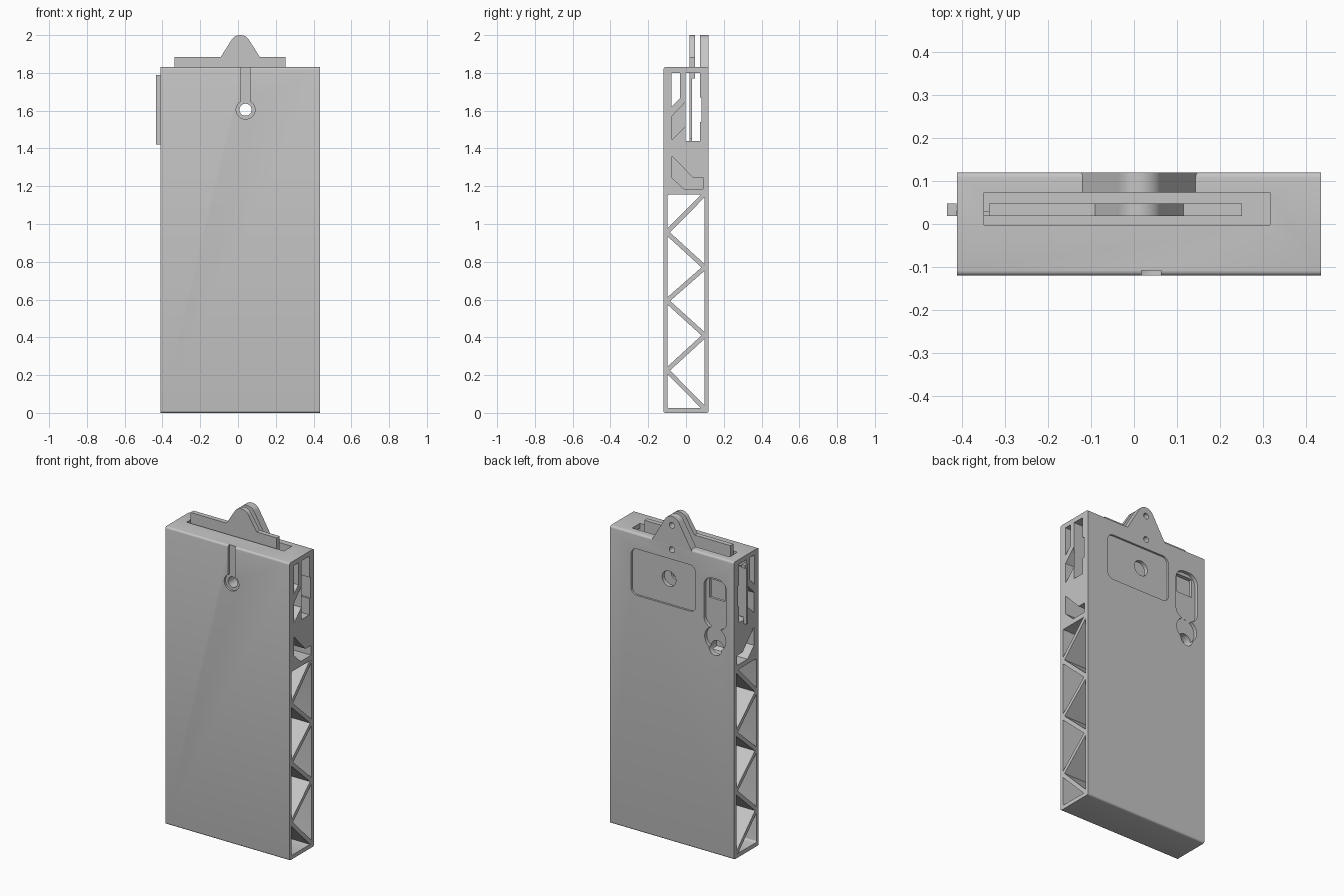
import bpy, bmesh
from math import sin, cos, pi, radians
from mathutils import Vector

if "Cube" in bpy.data.objects:
    bpy.data.objects.remove(bpy.data.objects["Cube"], do_unlink=True)

grey = bpy.data.materials.new("plain_grey")
grey.use_nodes = True
grey.diffuse_color = (0.56, 0.56, 0.56, 1)
grey.node_tree.nodes["Principled BSDF"].inputs["Base Color"].default_value = grey.diffuse_color


def prism(name, axis, outline, lo, hi):
    """Extrude a closed outline along x (outline in y,z) or y (outline in x,z)."""
    bm = bmesh.new()
    def place(p, d):
        return (d, p[0], p[1]) if axis == "x" else (p[0], d, p[1])
    face = bm.faces.new([bm.verts.new(place(p, lo)) for p in outline])
    ext = bmesh.ops.extrude_face_region(bm, geom=[face])
    shift = Vector((hi - lo, 0, 0)) if axis == "x" else Vector((0, hi - lo, 0))
    moved = [v for v in ext["geom"] if isinstance(v, bmesh.types.BMVert)]
    bmesh.ops.translate(bm, verts=moved, vec=shift)
    bmesh.ops.recalc_face_normals(bm, faces=bm.faces)
    mesh = bpy.data.meshes.new(name)
    bm.to_mesh(mesh)
    bm.free()
    mesh.materials.append(grey)
    ob = bpy.data.objects.new(name, mesh)
    bpy.context.collection.objects.link(ob)
    return ob


def rect(a0, b0, a1, b1):
    return [(a0, b0), (a1, b0), (a1, b1), (a0, b1)]


def circle(cx, cz, r, n=32):
    return [(cx + r * cos(2 * pi * i / n), cz + r * sin(2 * pi * i / n)) for i in range(n)]


def round_rect(a0, b0, a1, b1, r, n=6):
    corners = [(a1 - r, b1 - r), (a0 + r, b1 - r), (a0 + r, b0 + r), (a1 - r, b0 + r)]
    return [(cx + r * cos((q + i / n) * pi / 2), cz + r * sin((q + i / n) * pi / 2))
            for q, (cx, cz) in enumerate(corners) for i in range(n + 1)]


def apply_bool(ob, other, operation):
    mod = ob.modifiers.new("bool", "BOOLEAN")
    mod.operation, mod.solver, mod.object = operation, "EXACT", other
    bpy.context.view_layer.objects.active = ob
    bpy.ops.object.modifier_apply(modifier=mod.name)
    bpy.data.objects.remove(other, do_unlink=True)


def cut(ob, axis, outline, lo, hi):
    apply_bool(ob, prism("cutter", axis, outline, lo, hi), "DIFFERENCE")


def join(ob, axis, outline, lo, hi):
    apply_bool(ob, prism("addition", axis, outline, lo, hi), "UNION")


X0, X1, HALF, TOP = -0.411, 0.434, 0.12, 1.83
HOLE = (0.04, 1.605)

# Main case with softened long edges
body = prism("case", "x", round_rect(-HALF, 0, HALF, TOP, 0.012, 4), X0, X1)

# Open lower bay running through the full width
cut(body, "x", round_rect(-0.099, 0.025, 0.097, 1.155, 0.01, 3), -1, 1)

# Upper mechanism chamber: side opening, top slot, widened middle
cut(body, "x", rect(-0.002, 1.44, 0.073, 1.8), -1, 1)
cut(body, "x", rect(0.06, 1.54, 0.083, 1.67), -1, 1)
cut(body, "y", rect(-0.348, 1.45, 0.315, 2), -0.0025, 0.0735)

# Side windows and blind pockets
cut(body, "x", [(-0.077, 1.8), (-0.033, 1.8), (-0.033, 1.665), (-0.077, 1.62)], -1, 1)
pockets = [
    [(-0.075, 1.57), (-0.004, 1.645), (-0.004, 1.515), (-0.075, 1.445)],
    [(-0.075, 1.36), (0.037, 1.245), (0.09, 1.245), (0.09, 1.185), (-0.01, 1.185), (-0.075, 1.245)],
]
for outline in pockets:
    cut(body, "x", outline, 0.12, 1)
    cut(body, "x", outline, -1, -0.1)

# Front keyway with ring recess
cut(body, "y", rect(0.017, HOLE[1], 0.063, 2), -1, -0.108)
cut(body, "y", circle(*HOLE, 0.05), -1, -0.1075)
cut(body, "y", circle(*HOLE, 0.032), -1, 0.02)

# Back label recess with its round hole and the small pin hole
cut(body, "y", round_rect(-0.15, 1.45, 0.29, 1.735, 0.04), 0.108, 1)
cut(body, "y", circle(*HOLE, 0.047), 0.03, 1)
cut(body, "y", circle(0.012, 1.795, 0.018), 0.06, 1)

# Back switch recess: rounded slot, lower disc, window and drilled hole
cut(body, "y", round_rect(-0.36, 1.385, -0.205, 1.695, 0.06), 0.099, 1)
cut(body, "y", circle(-0.283, 1.325, 0.072), 0.0985, 1)
cut(body, "y", rect(-0.335, 1.56, -0.23, 1.675), 0.03, 1)
cut(body, "y", circle(-0.283, 1.265, 0.042), 0.05, 1)

# Zigzag bracing in the lower bay
nodes = [(0.1, 1.16), (-0.102, 0.955), (0.1, 0.77), (-0.102, 0.593),
         (0.1, 0.41), (-0.102, 0.225), (0.1, 0.022)]
for i, (p, q) in enumerate(zip(nodes, nodes[1:])):
    a, b = Vector(p), Vector(q)
    d = (b - a).normalized()
    side = Vector((-d.y, d.x)) * 0.012
    prism(f"brace_{i + 1}", "x", [a + side, b + side, b - side, a - side], X0 + 0.0005, X1 - 0.0005)


def ear(base_z, flare):
    """Triangular lug with a rounded tip."""
    cx, r = 0.012, 0.055
    arc = [(cx + r * cos(radians(t)), 2 - r + r * sin(radians(t))) for t in range(28, 153, 4)]
    return [(cx + flare, base_z)] + arc + [(cx - flare, base_z)]


# Rear lug, flush with the back face
rear_lug = prism("rear_lug", "y", ear(TOP - 0.012, 0.138), 0.0735, HALF)
cut(rear_lug, "y", circle(0.012, 1.945, 0.018), -1, 1)

# Sliding plate with its own lug and a side button
slider = prism("slider", "y", rect(-0.336, 1.77, 0.251, 1.885), 0.018, 0.047)
join(slider, "y", ear(1.88, 0.106), 0.018, 0.047)
join(slider, "y", rect(-0.336, 1.45, 0.251, 1.78), 0.018, 0.031)
cut(slider, "y", circle(*HOLE, 0.04), -1, 1)
prism("side_button_arm", "y", rect(-0.412, 1.46, -0.33, 1.765), 0.0185, 0.0305)
prism("side_button", "y", rect(-0.434, 1.42, -0.4115, 1.775), 0.018, 0.031)
prism("side_button_cap", "y", rect(-0.434, 1.77, -0.4115, 1.79), 0.018, 0.047)

# Smooth rounded parts, keep edges crisp
bpy.ops.object.select_all(action="DESELECT")
for ob in (body, rear_lug, slider):
    ob.select_set(True)
bpy.context.view_layer.objects.active = body
bpy.ops.object.shade_smooth_by_angle(angle=radians(30))
